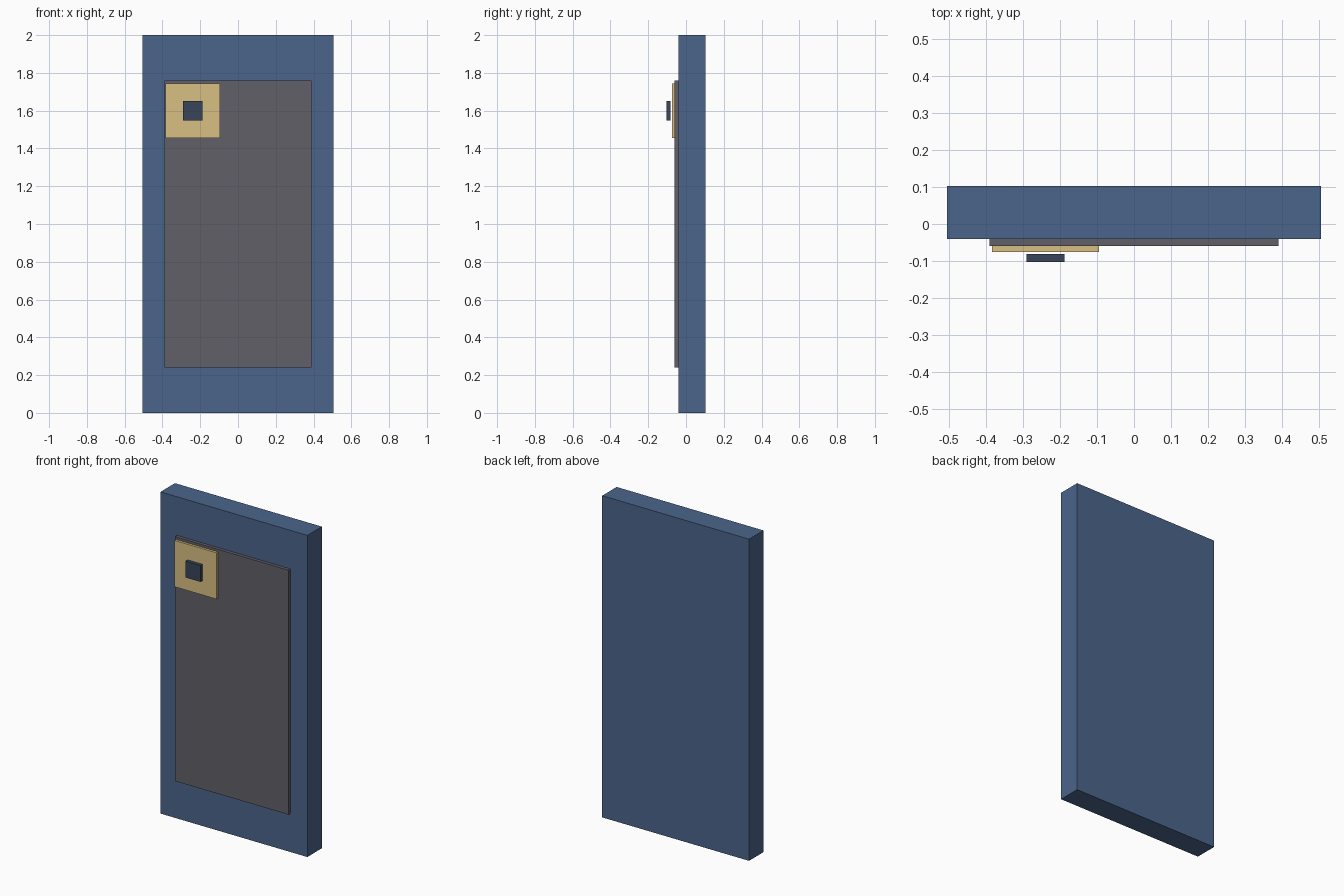
import bpy
import bmesh
from mathutils import Vector

if "Cube" in bpy.data.objects:
    bpy.data.objects.remove(bpy.data.objects["Cube"])


def box(name, low, high, color):
    """Axis-aligned box between two corners, with its own material."""
    low, high = Vector(low), Vector(high)
    bm = bmesh.new()
    bmesh.ops.create_cube(bm, size=1)
    bmesh.ops.scale(bm, vec=high - low, verts=bm.verts)
    mesh = bpy.data.meshes.new(name)
    bm.to_mesh(mesh)
    bm.free()
    obj = bpy.data.objects.new(name, mesh)
    obj.location = (low + high) / 2
    bpy.context.collection.objects.link(obj)
    mat = bpy.data.materials.new(name + "_color")
    mat.diffuse_color = (*color, 1)
    mat.use_nodes = True
    mat.node_tree.nodes["Principled BSDF"].inputs["Base Color"].default_value = mat.diffuse_color
    mesh.materials.append(mat)
    return obj


# Thick door slab
box("door_slab", (-0.505, -0.04, 0), (0.505, 0.102, 2), (0.07, 0.13, 0.26))

# Raised front panel
box("front_panel", (-0.39, -0.06, 0.24), (0.39, -0.04, 1.76), (0.12, 0.115, 0.14))

# Square plate in the upper left corner of the panel
box("corner_plate", (-0.383, -0.075, 1.456), (-0.095, -0.06, 1.744), (0.69, 0.53, 0.23))

# Small square button floating just in front of the plate
box("button", (-0.29, -0.102, 1.549), (-0.187, -0.081, 1.651), (0.04, 0.06, 0.1))
